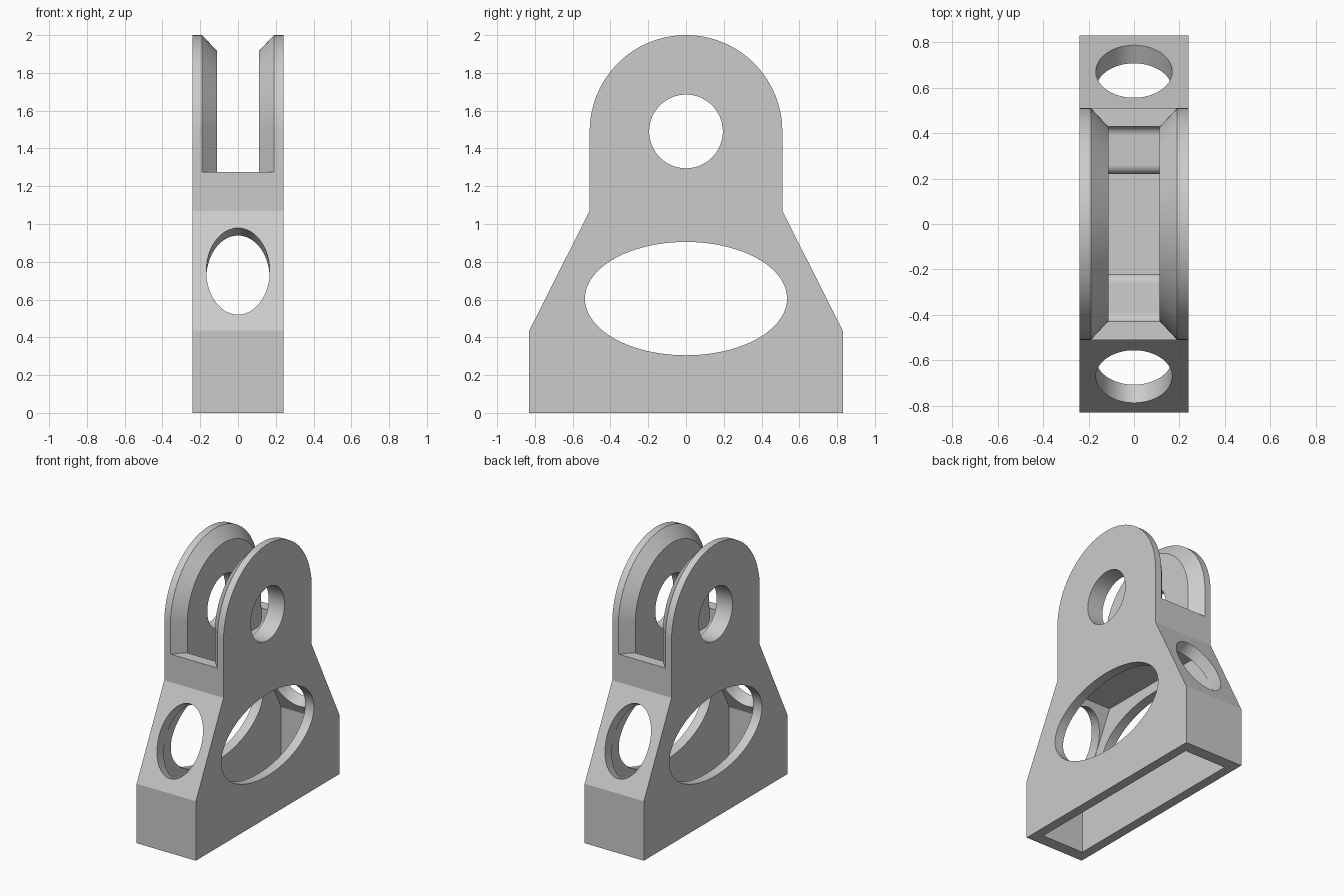
import bpy, bmesh, math
from mathutils import Matrix

cube = bpy.data.objects.get("Cube")
if cube:
    bpy.data.objects.remove(cube, do_unlink=True)

grey = bpy.data.materials.new("plain grey")
grey.use_nodes = True
grey.diffuse_color = (0.6, 0.6, 0.6, 1)
grey.node_tree.nodes["Principled BSDF"].inputs["Base Color"].default_value = (0.6, 0.6, 0.6, 1)

HALF_W, SHOULDER, PIN_Z, ARCH_R = 0.24, 1.275, 1.49, 0.51


def finish(name, bm):
    bmesh.ops.recalc_face_normals(bm, faces=bm.faces)
    mesh = bpy.data.meshes.new(name)
    bm.to_mesh(mesh)
    bm.free()
    mesh.materials.append(grey)
    obj = bpy.data.objects.new(name, mesh)
    bpy.context.collection.objects.link(obj)
    return obj


def loft(name, rings):
    """Solid through rings, each given as (x, [(y, z), ...])."""
    bm = bmesh.new()
    loops = [[bm.verts.new((x, y, z)) for y, z in pts] for x, pts in rings]
    n = len(loops[0])
    for a, b in zip(loops, loops[1:]):
        for i in range(n):
            j = (i + 1) % n
            bm.faces.new((a[i], a[j], b[j], b[i]))
    bm.faces.new(loops[0])
    bm.faces.new(loops[-1])
    return finish(name, bm)


def prism(name, half_profile, half_width):
    """Extrude a profile mirrored about y = 0."""
    pts = half_profile + [(-y, z) for y, z in reversed(half_profile)]
    return loft(name, [(-half_width, pts), (half_width, pts)])


def elliptic_rod(name, matrix, rx, ry, depth):
    bm = bmesh.new()
    bmesh.ops.create_cone(bm, cap_ends=True, segments=96, radius1=1, radius2=1, depth=depth)
    bmesh.ops.transform(bm, matrix=matrix @ Matrix.Diagonal((rx, ry, 1, 1)), verts=bm.verts)
    return finish(name, bm)


def combine(target, other, operation):
    mod = target.modifiers.new("combine", 'BOOLEAN')
    mod.object, mod.operation, mod.solver = other, operation, 'EXACT'
    bpy.context.view_layer.objects.active = target
    bpy.ops.object.modifier_apply(modifier=mod.name)
    bpy.data.objects.remove(other, do_unlink=True)


def arch(r):
    arc = [math.pi * i / 64 for i in range(65)]
    return ([(r, SHOULDER)] + [(r * math.cos(a), PIN_Z + r * math.sin(a)) for a in arc]
            + [(-r, SHOULDER)])


def fillet(cy, cz, r, start, end):
    angles = [math.radians(start + (end - start) * i / 8) for i in range(9)]
    return [(cy + r * math.cos(a), cz + r * math.sin(a)) for a in angles]


# Tapered base block
body = prism("clevis_bracket", [(0.83, 0), (0.83, 0.435), (ARCH_R, 1.07), (ARCH_R, SHOULDER)], HALF_W)

# Hollow underside
combine(body, prism("cavity", [(0.74, -0.1), (0.74, 0.415), (0.455, 0.98)], 0.17), 'DIFFERENCE')

# Stepped, rounded pocket between the ears
pocket = ([(0.22, 1.08)] + fillet(0.26, 1.11, 0.04, 180, 90)
          + fillet(0.39, 1.19, 0.04, 270, 360) + [(0.43, 1.4)])
combine(body, prism("pocket", pocket, 0.112), 'DIFFERENCE')

# Two rounded ears, bevelled on the inside
for side in (-1, 1):
    ear = loft("ear", [(side * HALF_W, arch(ARCH_R)), (side * 0.19, arch(ARCH_R)),
                       (side * 0.112, arch(0.427))])
    combine(body, ear, 'UNION')

# Pin hole and large oval side opening, both across x
across = Matrix.Rotation(math.pi / 2, 4, 'Y')
combine(body, elliptic_rod("pin_hole", Matrix.Translation((0, 0, PIN_Z)) @ across,
                           0.195, 0.195, 1), 'DIFFERENCE')
combine(body, elliptic_rod("side_opening", Matrix.Translation((0, 0, 0.605)) @ across,
                           0.3, 0.535, 1), 'DIFFERENCE')

# Oval openings square to the sloping end walls
tilt = math.atan2(0.635, 0.32)
for side in (-1, 1):
    place = Matrix.Translation((0, side * 0.672, 0.75)) @ Matrix.Rotation(-side * tilt, 4, 'X')
    combine(body, elliptic_rod("end_opening", place, 0.168, 0.257, 0.3), 'DIFFERENCE')

# Smooth curves, crisp edges
bpy.ops.object.select_all(action='DESELECT')
body.select_set(True)
bpy.context.view_layer.objects.active = body
bpy.ops.object.shade_smooth_by_angle(angle=math.radians(25))
